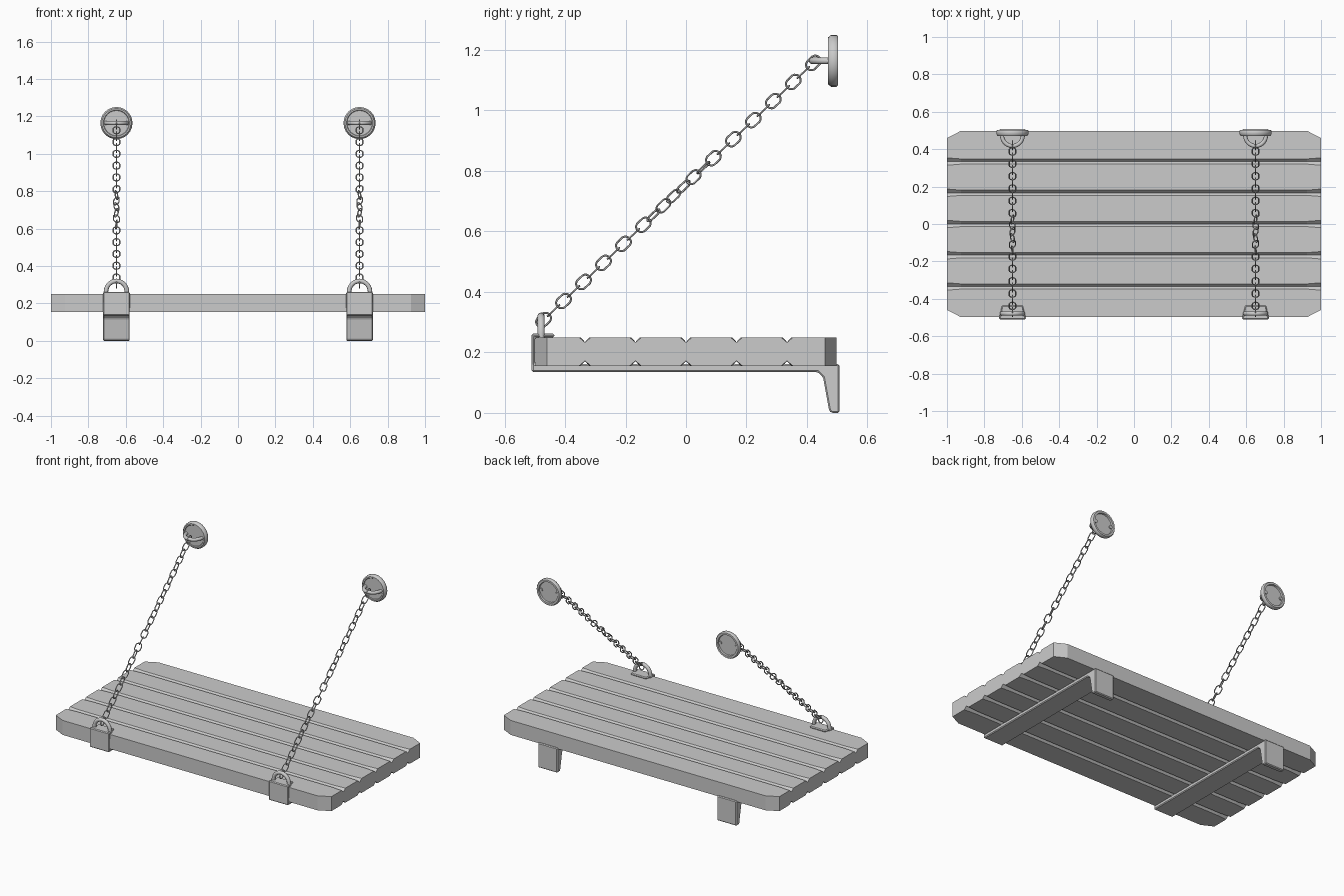
import bpy, bmesh
from math import sin, cos, pi, radians
from mathutils import Vector, Matrix

if "Cube" in bpy.data.objects:
    bpy.data.objects.remove(bpy.data.objects["Cube"])


def finish(bm, name, smooth=False, bevel=0):
    bmesh.ops.recalc_face_normals(bm, faces=bm.faces)
    me = bpy.data.meshes.new(name)
    bm.to_mesh(me)
    bm.free()
    ob = bpy.data.objects.new(name, me)
    bpy.context.collection.objects.link(ob)
    if bevel:
        m = ob.modifiers.new("edge_bevel", 'BEVEL')
        m.width, m.segments, m.limit_method = bevel, 1, 'ANGLE'
    if smooth:
        bpy.ops.object.select_all(action='DESELECT')
        ob.select_set(True)
        bpy.context.view_layer.objects.active = ob
        bpy.ops.object.shade_smooth_by_angle(angle=radians(40))
    return ob


def loft(bm, rings, caps=True, closed=False):
    """Skin closed rings of points one after another."""
    vs = [[bm.verts.new(p) for p in r] for r in rings]
    n = len(vs[0])
    pairs = list(zip(vs, vs[1:])) + ([(vs[-1], vs[0])] if closed else [])
    for a, b in pairs:
        for i in range(n):
            j = (i + 1) % n
            bm.faces.new((a[i], a[j], b[j], b[i]))
    if caps and not closed:
        bm.faces.new(vs[0])
        bm.faces.new(vs[-1])


def tube(bm, path, r, sides, closed, mat):
    """Round tube along a path lying in the local XY plane."""
    rings, n = [], len(path)
    for i, p in enumerate(path):
        a = path[i - 1] if closed or i else p
        b = path[(i + 1) % n] if closed or i < n - 1 else p
        t = (b - a).normalized()
        side = Vector((t.y, -t.x, 0))
        rings.append([mat @ (p + r * (cos(2 * pi * k / sides) * side
                      + sin(2 * pi * k / sides) * Vector((0, 0, 1))))
                      for k in range(sides)])
    loft(bm, rings, closed=closed)


# Board: six planks joined by V grooves, with clipped corners
def board_ring(x, half_y, w, depth):
    top = [(-half_y, 0.25)]
    for k in range(-2, 3):
        y = k * 0.167
        top += [(y - w, 0.25), (y, 0.25 - depth), (y + w, 0.25)]
    top.append((half_y, 0.25))
    return [(x, y, z) for y, z in top] + [(x, y, 0.405 - z) for y, z in reversed(top)]


bm = bmesh.new()
loft(bm, [board_ring(-1, 0.46, 0.02, 0.017), board_ring(-0.925, 0.498, 0.014, 0.016),
          board_ring(0.925, 0.498, 0.014, 0.016), board_ring(1, 0.46, 0.02, 0.017)])
finish(bm, "plank_board")

# Bracket side profile (y, z): front hook, under strap, tapered wall foot
BRACKET = [(-0.51, 0.135), (0.435, 0.135), (0.453, 0.118), (0.473, 0.008), (0.48, 0),
           (0.507, 0), (0.507, 0.162), (-0.499, 0.162), (-0.499, 0.249),
           (-0.435, 0.249), (-0.435, 0.262), (-0.51, 0.262)]
# Wall disc profile (radius, y): recessed back, rim, stepped front
DISC = [(0.066, 0.492), (0.068, 0.503), (0.081, 0.503), (0.086, 0.497),
        (0.086, 0.48), (0.078, 0.47), (0.07, 0.47), (0.067, 0.474)]
ARCH = [Vector((0.056, -0.012, 0))] + \
       [Vector((0.056 * cos(pi * k / 14), 0.058 * sin(pi * k / 14), 0)) for k in range(15)] + \
       [Vector((-0.056, -0.012, 0))]
# Stadium-shaped chain link path
LINK = [Vector(((0.009 if cos(a) > 0 else -0.009) + 0.018 * cos(a), 0.018 * sin(a), 0))
        for a in [2 * pi * (k + 0.5) / 16 for k in range(16)]]
START, END, COUNT = Vector((0, -0.471, 0.307)), Vector((0, 0.421, 1.157)), 28

for sx, label in ((-1, "left"), (1, "right")):
    cx = 0.65 * sx

    bm = bmesh.new()
    loft(bm, [[(cx + d, y, z) for y, z in BRACKET] for d in (-0.071, 0.071)])
    for v in bm.verts:      # hook tab narrows toward the rear
        if -0.44 < v.co.y < -0.43:
            v.co.x = cx + (v.co.x - cx) * 0.78
    finish(bm, label + "_bracket", bevel=0.005)

    # Upright eye on the bracket
    bm = bmesh.new()
    tube(bm, ARCH, 0.012, 10, False,
         Matrix.Translation((cx, -0.479, 0.262)) @ Matrix.Rotation(pi / 2, 4, 'X'))
    finish(bm, label + "_bracket_eye", smooth=True)

    # Wall disc
    bm = bmesh.new()
    n = 24
    loft(bm, [[(cx + r * cos(2 * pi * k / n), y, 1.164 + r * sin(2 * pi * k / n))
               for k in range(n)] for r, y in DISC])
    finish(bm, label + "_wall_disc", smooth=True)

    # Horizontal eye with its ends showing through the disc back
    bm = bmesh.new()
    eye = [Vector((p.x, p.y if p.y >= 0 else -0.023, 0)) for p in ARCH]
    tube(bm, eye, 0.011, 10, False,
         Matrix.Translation((cx, 0.475, 1.164)) @ Matrix.Rotation(pi, 4, 'X'))
    finish(bm, label + "_wall_eye", smooth=True)

    # Chain: alternating links, with a gradual quarter twist in the middle
    bm = bmesh.new()
    d = (END - START).normalized()
    side = Vector((1, 0, 0))
    up = d.cross(side)
    base = Matrix((d, up, d.cross(up))).transposed().to_4x4()
    for i in range(COUNT):
        twist = min(max((i - 9) / 8, 0), 1)
        pos = START.lerp(END, i / (COUNT - 1)) + Vector((cx, 0, 0))
        tube(bm, LINK, 0.0034, 6, True, Matrix.Translation(pos) @ base
             @ Matrix.Rotation(pi / 2 * (i + twist), 4, 'X'))
    finish(bm, label + "_chain", smooth=True)
